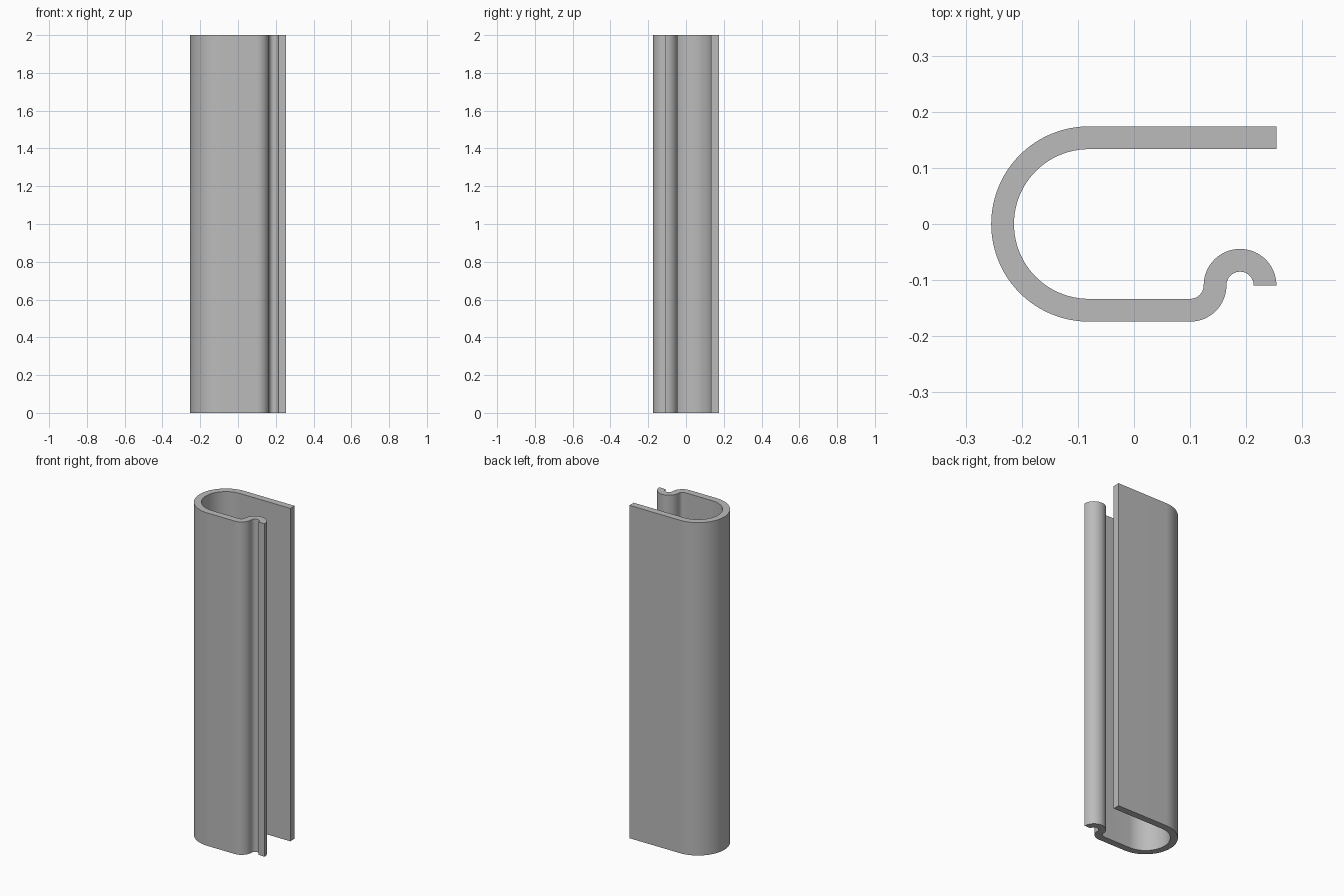
import bpy, bmesh
from math import cos, sin, radians

cube = bpy.data.objects.get("Cube")
if cube:
    bpy.data.objects.remove(cube, do_unlink=True)

HEIGHT = 2.0
HALF_WALL = 0.0203
BIG_R, SMALL_R = 0.1537, 0.0445
LIP_Y = SMALL_R - BIG_R
SPINE_X, BEND_X, HOOK_X, END_X = -0.0805, 0.1, 0.189, 0.254

grey = bpy.data.materials.new("plain grey")
grey.use_nodes = True
colour = (0.5, 0.5, 0.5, 1)
grey.diffuse_color = colour
grey.node_tree.nodes["Principled BSDF"].inputs["Base Color"].default_value = colour


def arc(cx, cy, radius, start, end, steps):
    """Pairs of wall points (left side, right side) along a bend."""
    side = -1 if end > start else 1
    pairs = []
    for i in range(steps + 1):
        a = radians(start + (end - start) * i / steps)
        pairs.append([(cx + r * cos(a), cy + r * sin(a), 0)
                      for r in (radius + side * HALF_WALL, radius - side * HALF_WALL)])
    return pairs


# Cross-section: straight back wall, round spine, front wall, S-bend and hooked lip
section = [[(END_X, BIG_R - HALF_WALL, 0), (END_X, BIG_R + HALF_WALL, 0)]]
section += arc(SPINE_X, 0, BIG_R, 90, 270, 48)
section += arc(BEND_X, LIP_Y, SMALL_R, -90, 0, 16)
section += arc(HOOK_X, LIP_Y, SMALL_R, 180, 0, 32)[1:]

# Sweep the strip of wall straight up
bm = bmesh.new()
rows = [[bm.verts.new(p) for p in pair] for pair in section]
for (a, b), (c, d) in zip(rows, rows[1:]):
    bm.faces.new((a, b, d, c))
top = bmesh.ops.extrude_face_region(bm, geom=bm.faces[:])["geom"]
bmesh.ops.translate(bm, vec=(0, 0, HEIGHT),
                    verts=[v for v in top if isinstance(v, bmesh.types.BMVert)])
bmesh.ops.recalc_face_normals(bm, faces=bm.faces[:])

mesh = bpy.data.meshes.new("clip_channel")
bm.to_mesh(mesh)
bm.free()
mesh.materials.append(grey)
channel = bpy.data.objects.new("clip_channel", mesh)
bpy.context.collection.objects.link(channel)

# Smooth bends, crisp ends
bpy.ops.object.select_all(action="DESELECT")
channel.select_set(True)
bpy.context.view_layer.objects.active = channel
bpy.ops.object.shade_smooth_by_angle(angle=radians(30))
